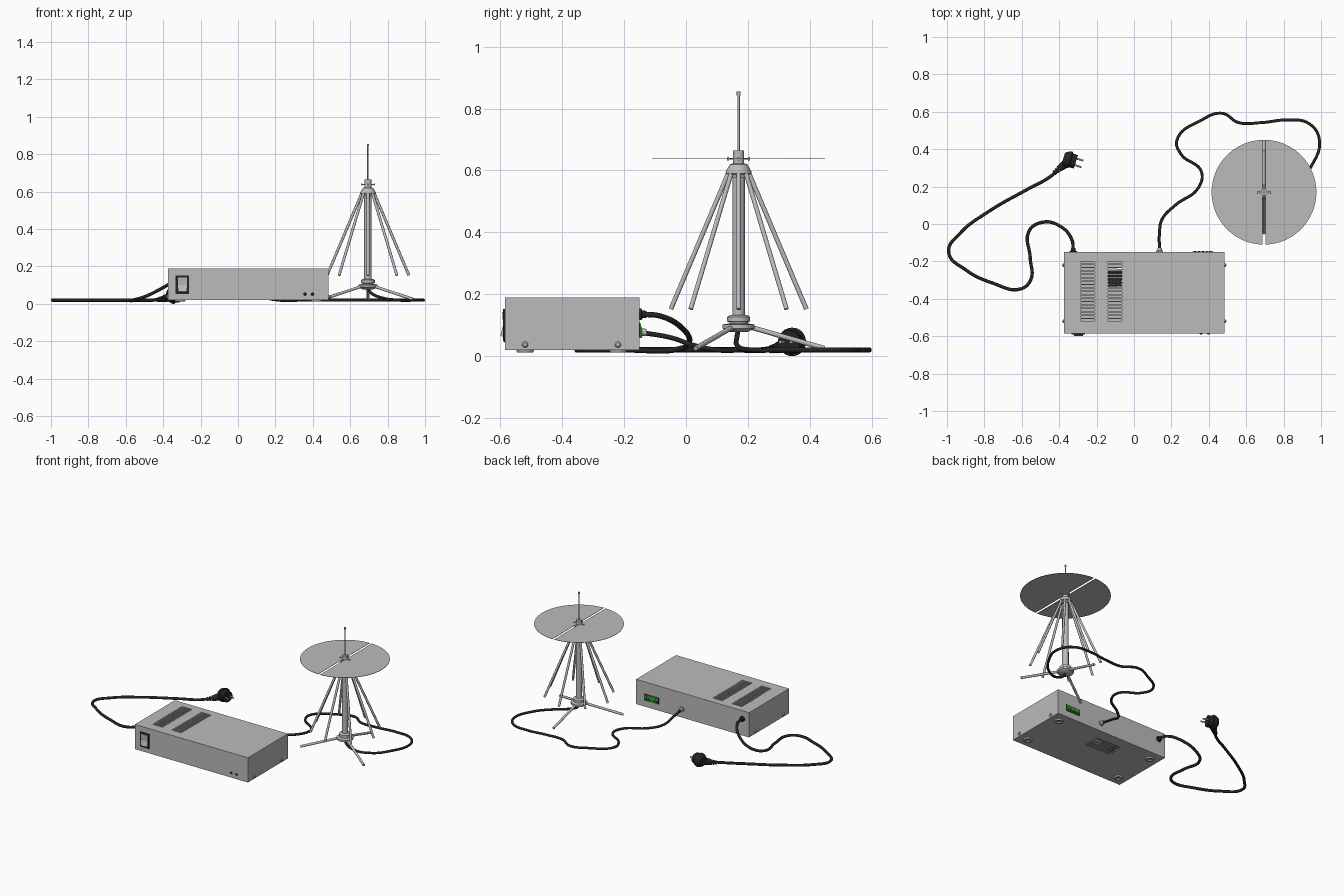
import bpy, bmesh, math
from mathutils import Vector, Matrix

if "Cube" in bpy.data.objects:
    bpy.data.objects.remove(bpy.data.objects["Cube"])


def mat(name, c):
    m = bpy.data.materials.new(name)
    m.diffuse_color = (*c, 1)
    m.use_nodes = True
    m.node_tree.nodes["Principled BSDF"].inputs["Base Color"].default_value = m.diffuse_color
    return m


GREY = mat("metal grey", (0.5, 0.5, 0.5))
BLACK = mat("rubber black", (0.018, 0.018, 0.018))
GREEN = mat("terminal green", (0.03, 0.36, 0.04))


def finish(name, bm, m, angle=35):
    me = bpy.data.meshes.new(name)
    bmesh.ops.recalc_face_normals(bm, faces=bm.faces)
    bm.to_mesh(me)
    bm.free()
    return add(name, me, m, angle)


def add(name, me, m, angle=35):
    me.materials.clear()
    me.materials.append(m)
    me.shade_smooth()
    me.set_sharp_from_angle(angle=math.radians(angle))
    ob = bpy.data.objects.new(name, me)
    bpy.context.collection.objects.link(ob)
    return ob


def box(name, lo, hi, m):
    lo, hi = Vector(lo), Vector(hi)
    bm = bmesh.new()
    bmesh.ops.create_cube(bm, size=1, matrix=Matrix.Translation((lo + hi) / 2)
                          @ Matrix.Diagonal((*(hi - lo), 1)))
    return finish(name, bm, m)


def rod(name, a, b, r, m, r2=None, seg=16):
    a, b = Vector(a), Vector(b)
    rot = (b - a).to_track_quat('Z', 'Y').to_matrix().to_4x4()
    bm = bmesh.new()
    bmesh.ops.create_cone(bm, cap_ends=True, segments=seg, radius1=r, radius2=r if r2 is None else r2,
                          depth=(b - a).length, matrix=Matrix.Translation((a + b) / 2) @ rot)
    return finish(name, bm, m)


def lathe(name, profile, m, origin, axis=(0, 0, 1), seg=32):
    """Spin (radius, height) points round an axis; the ends sit on the axis."""
    bm = bmesh.new()
    vs = [bm.verts.new((r, 0, h)) for r, h in profile]
    es = [bm.edges.new(p) for p in zip(vs, vs[1:])]
    bmesh.ops.spin(bm, geom=vs + es, cent=(0, 0, 0), axis=(0, 0, 1), angle=math.tau, steps=seg)
    bmesh.ops.remove_doubles(bm, verts=bm.verts, dist=1e-5)
    rot = Vector(axis).to_track_quat('Z', 'Y').to_matrix().to_4x4()
    bm.transform(Matrix.Translation(origin) @ rot)
    return finish(name, bm, m)


def cable(name, pts, r, m):
    cu = bpy.data.curves.new(name, 'CURVE')
    cu.dimensions = '3D'
    cu.bevel_depth, cu.bevel_resolution, cu.resolution_u = r, 3, 10
    cu.use_fill_caps = True
    sp = cu.splines.new('BEZIER')
    sp.bezier_points.add(len(pts) - 1)
    for bp, p in zip(sp.bezier_points, pts):
        bp.co = p
        bp.handle_left_type = bp.handle_right_type = 'AUTO'
    tmp = bpy.data.objects.new("tmp", cu)
    bpy.context.collection.objects.link(tmp)
    me = bpy.data.meshes.new_from_object(tmp.evaluated_get(bpy.context.evaluated_depsgraph_get()))
    bpy.data.objects.remove(tmp)
    return add(name, me, m, 60)


# ---- case: hollow shell with slots cut in top and bottom ----
X0, X1, Y0, Y1, Z0, Z1 = -0.375, 0.485, -0.585, -0.15, 0.02, 0.19
case = box("case", (X0, Y0, Z0), (X1, Y1, Z1), GREY)
T = 0.006
cavity = box("case_cavity", (X0 + T, Y0 + T, Z0 + T), (X1 - T, Y1 - T, Z1 - T), GREY)


def slot(bm, x, y, z, length, width):
    r, h = width / 2, length / 2 - width / 2
    ring = []
    for i in range(14):
        side = 1 if i < 7 else -1
        a = -math.pi / 2 + math.pi * (i % 7) / 6
        ring.append(bm.verts.new((x + side * (h + r * math.cos(a)), y + side * r * math.sin(a), z - 0.01)))
    ext = bmesh.ops.extrude_face_region(bm, geom=[bm.faces.new(ring)])
    bmesh.ops.translate(bm, vec=(0, 0, 0.02),
                        verts=[g for g in ext['geom'] if isinstance(g, bmesh.types.BMVert)])


bm = bmesh.new()
for i in range(18):
    for x in (-0.248, -0.102):
        slot(bm, x, -0.205 - i * 0.0182, Z1, 0.078, 0.011)
for i in range(5):
    slot(bm, 0.01, -0.235 - i * 0.025, Z0, 0.2, 0.011)
slots = finish("slot_cutter", bm, GREY)
for cutter in (cavity, slots):
    cutter.hide_render = True
    mod = case.modifiers.new("cut", 'BOOLEAN')
    mod.operation, mod.solver, mod.object = 'DIFFERENCE', 'EXACT', cutter
bpy.context.view_layer.update()
cut = bpy.data.meshes.new_from_object(case.evaluated_get(bpy.context.evaluated_depsgraph_get()))
for ob in (case, cavity, slots):
    bpy.data.objects.remove(ob)
add("case", cut, GREY)

# inner pin heat sink glimpsed through the slots
box("heat_sink_base", (-0.14, -0.335, 0.04), (-0.065, -0.25, 0.06), BLACK)
for i in range(4):
    for j in range(4):
        x, y = -0.133 + i * 0.02, -0.327 + j * 0.023
        box("heat_sink_pin", (x - 0.004, y - 0.004, 0.06), (x + 0.004, y + 0.004, 0.15), BLACK)

# feet and side screws
for x in (X0 + 0.065, X1 - 0.065):
    for y in (-0.52, -0.22):
        lathe("foot", [(0, 0), (0.012, 0), (0.013, -0.004), (0.015, -0.008), (0.026, -0.008), (0.029, 0), (0, 0.001)],
              GREY, (x, y, Z0))
for x, s in ((X0, -1), (X1, 1)):
    for y in (-0.52, -0.22):
        lathe("side_screw", [(0, -0.002), (0.01, -0.002), (0.01, 0.003), (0.006, 0.008), (0, 0.009)],
              GREY, (x, y, 0.037), (s, 0, 0), 16)

# front rocker switch: black frame round a bent rocker
for lo, hi in (((-0.333, 0.052), (-0.326, 0.152)), ((-0.269, 0.052), (-0.262, 0.152)),
               ((-0.326, 0.052), (-0.269, 0.059)), ((-0.326, 0.145), (-0.269, 0.152))):
    box("switch_frame", (lo[0], Y0 - 0.006, lo[1]), (hi[0], Y0, hi[1]), BLACK)
box("switch_well", (-0.327, Y0 - 0.002, 0.058), (-0.268, Y0, 0.146), BLACK)
bm = bmesh.new()
sec = [(Y0, 0.062), (Y0 - 0.015, 0.065), (Y0 - 0.006, 0.1), (Y0 - 0.009, 0.142), (Y0, 0.142)]
ext = bmesh.ops.extrude_face_region(bm, geom=[bm.faces.new([bm.verts.new((-0.322, y, z)) for y, z in sec])])
bmesh.ops.translate(bm, vec=(0.049, 0, 0), verts=[g for g in ext['geom'] if isinstance(g, bmesh.types.BMVert)])
finish("switch_rocker", bm, GREY, 10)

# front indicator lamps
for x in (0.358, 0.398):
    lathe("indicator_lamp", [(0, -0.002), (0.008, -0.002), (0.008, 0.001), (0.005, 0.005), (0, 0.006)],
          BLACK, (x, Y0, 0.052), (0, -1, 0), 16)

# rear terminal block
box("terminal_recess", (0.312, Y1, 0.063), (0.424, Y1 + 0.002, 0.108), BLACK)
for i in range(5):
    x = 0.326 + i * 0.021
    box("terminal", (x - 0.009, Y1, 0.066), (x + 0.009, Y1 + 0.004, 0.105), GREEN)
    box("terminal_hole", (x - 0.005, Y1 + 0.003, 0.07), (x + 0.005, Y1 + 0.005, 0.081), BLACK)

# rear cable glands
for name, x, z, m in (("mains_gland", -0.325, 0.135, BLACK), ("antenna_gland", 0.137, 0.077, GREY)):
    lathe(name, [(0, -0.002), (0.019, -0.002), (0.019, 0.006), (0.013, 0.008), (0.011, 0.022), (0, 0.022)],
          m, (x, Y1, z), (0, 1, 0), 20)

# ---- cables ----
G = 0.02
cable("mains_cable", [(-0.325, -0.15, 0.135), (-0.332, -0.085, 0.13), (-0.395, -0.012, 0.09), (-0.495, 0.008, 0.04),
                      (-0.562, -0.04, G), (-0.555, -0.18, G), (-0.553, -0.3, G), (-0.61, -0.348, G),
                      (-0.75, -0.318, G), (-0.9, -0.245, G), (-0.991, -0.15, G), (-0.93, -0.05, G), (-0.78, 0.065, G),
                      (-0.58, 0.18, G), (-0.46, 0.245, G), (-0.385, 0.305, 0.03)], 0.009, BLACK)
cable("antenna_cable", [(0.137, -0.15, 0.077), (0.136, -0.05, 0.06), (0.15, 0.025, 0.035), (0.22, 0.1, G),
                        (0.345, 0.195, G), (0.36, 0.28, G), (0.25, 0.375, G), (0.23, 0.45, G), (0.36, 0.555, G),
                        (0.47, 0.592, G), (0.56, 0.542, G), (0.68, 0.542, G), (0.82, 0.556, G), (0.935, 0.537, G),
                        (0.991, 0.45, G), (0.945, 0.305, G), (0.86, 0.21, G), (0.76, 0.165, 0.035),
                        (0.705, 0.165, 0.065), (0.695, 0.17, 0.09)], 0.008, BLACK)

# ---- mains plug: ribbed boot, round head, two pins ----
d = Vector((0.95, -0.3, 0)).normalized()
head = Vector((-0.345, 0.343, 0.046))
side = Vector((-d.y, d.x, 0))
lathe("plug_head", [(0, -0.034), (0.026, -0.034), (0.036, -0.026), (0.046, -0.004), (0.046, 0.004), (0.039, 0.008),
                    (0.037, 0.036), (0, 0.036)], BLACK, head, d, 24)
rod("plug_neck", (-0.395, 0.3, 0.028), (-0.345, 0.338, 0.042), 0.019, BLACK, 0.027)
for i in range(3):
    p = Vector((-0.403 - i * 0.012, 0.293 - i * 0.01, 0.026 - i * 0.002))
    rod("plug_boot_rib", p, p + Vector((0.007, 0.006, 0.001)), 0.013 + 0.002 * (2 - i), BLACK)
for s in (-1, 1):
    c = head + side * 0.018 * s
    rod("plug_pin", c + d * 0.03, c + d * 0.072, 0.005, GREY, seg=12)

# ---- antenna ----
AX, AY = 0.695, 0.17
lathe("mast_base", [(0, 0.078), (0.028, 0.078), (0.042, 0.084), (0.052, 0.09), (0.052, 0.102), (0.03, 0.106),
                    (0.03, 0.11), (0.037, 0.112), (0.037, 0.127), (0.028, 0.133), (0, 0.133)], GREY, (AX, AY, 0))
rod("mast", (AX, AY, 0.13), (AX, AY, 0.59), 0.02, GREY, seg=32)
lathe("mast_hub", [(0, 0.577), (0.031, 0.577), (0.033, 0.587), (0.042, 0.59), (0.041, 0.598), (0.028, 0.62),
                   (0.018, 0.623), (0.018, 0.665), (0, 0.665)], GREY, (AX, AY, 0))
rod("whip", (AX, AY, 0.66), (AX, AY, 0.85), 0.004, GREY, seg=12)
rod("whip_tip", (AX, AY, 0.843), (AX, AY, 0.856), 0.006, GREY, seg=12)
for i in range(4):
    a = i * math.pi / 2
    u = Vector((math.cos(a), math.sin(a), 0))
    c = Vector((AX, AY, 0.638))
    rod("disc_screw", c + u * 0.015, c + u * 0.032, 0.003, GREY, seg=10)
    rod("disc_screw_head", c + u * 0.031, c + u * 0.037, 0.006, GREY, seg=12)

# eight sloping cone rods
for i in range(8):
    a = i * math.pi / 4
    u = Vector((math.cos(a), math.sin(a), 0))
    c = Vector((AX, AY, 0))
    rod("cone_rod", c + u * 0.033 + Vector((0, 0, 0.592)), c + u * 0.219 + Vector((0, 0, 0.152)), 0.0075, GREY, seg=12)

# three tripod legs
for i in range(3):
    a = math.pi / 2 + i * math.tau / 3
    u = Vector((math.cos(a), math.sin(a), 0))
    c = Vector((AX, AY, 0))
    rod("tripod_leg", c + u * 0.03 + Vector((0, 0, 0.096)), c + u * 0.278 + Vector((0, 0, 0.025)), 0.008, GREY, seg=12)

# two thin half discs with a slit between them
for s, name in ((-1, "disc_left"), (1, "disc_right")):
    bm = bmesh.new()
    R, gap = 0.28, 0.007
    a0 = math.acos(gap / R)
    ring = [bm.verts.new((AX + s * R * math.cos(a), AY + R * math.sin(a), 0.637))
            for a in (-a0 + 2 * a0 * i / 48 for i in range(49))]
    ext = bmesh.ops.extrude_face_region(bm, geom=[bm.faces.new(ring)])
    bmesh.ops.translate(bm, vec=(0, 0, 0.002), verts=[g for g in ext['geom'] if isinstance(g, bmesh.types.BMVert)])
    finish(name, bm, GREY)
